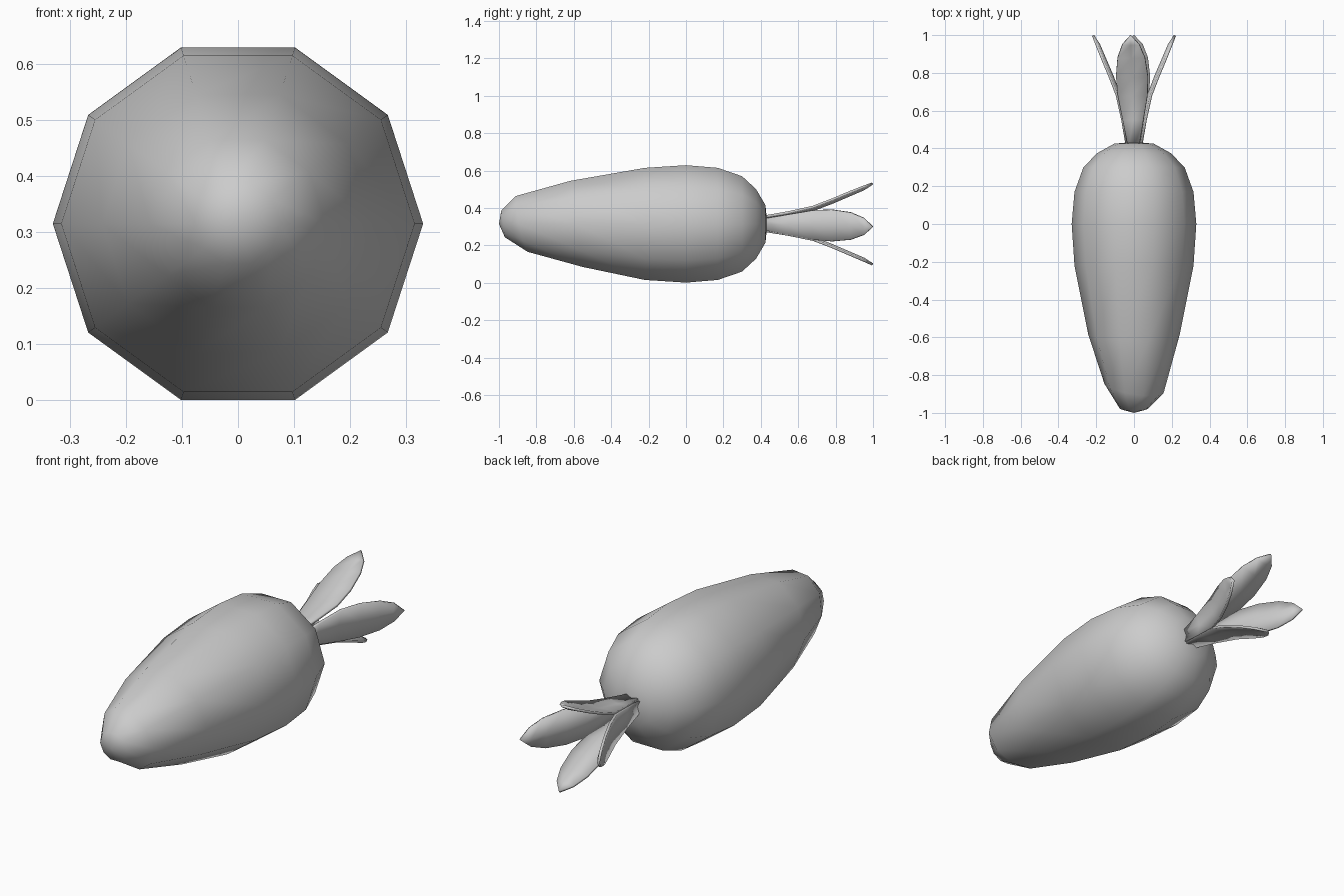
import bpy, bmesh, math
from mathutils import Matrix, Vector

if "Cube" in bpy.data.objects:
    bpy.data.objects.remove(bpy.data.objects["Cube"])

CZ = 0.315   # height of the root's long axis
SIDES = 10


def finish(bm, name, angle):
    bmesh.ops.recalc_face_normals(bm, faces=bm.faces[:])
    me = bpy.data.meshes.new(name)
    bm.to_mesh(me)
    bm.free()
    ob = bpy.data.objects.new(name, me)
    bpy.context.collection.objects.link(ob)
    bpy.ops.object.select_all(action='DESELECT')
    ob.select_set(True)
    bpy.context.view_layer.objects.active = ob
    bpy.ops.object.shade_smooth_by_angle(angle=math.radians(angle))
    return ob


# Root: ten-sided rings along y; (y, radius, tilt in x, tilt in z)
rings = [(0.425, 0.105, 0, 0), (0.375, 0.195, 0, 0), (0.30, 0.268, 0, 0),
         (0.17, 0.315, 0, 0), (0.0, 0.33, 0, 0), (-0.22, 0.315, 0, 0),
         (-0.585, 0.242, 0, -0.035), (-0.87, 0.157, -0.025, -0.033),
         (-0.978, 0.075, 0, -0.01)]
bm = bmesh.new()
loops = []
for y, r, tx, tz in rings:
    loop = []
    for i in range(SIDES):
        a = 2 * math.pi * i / SIDES
        c, s = math.cos(a), math.sin(a)
        loop.append(bm.verts.new((r * c, y + tx * c + tz * s, CZ + r * s)))
    loops.append(loop)
for a, b in zip(loops, loops[1:]):
    for i in range(SIDES):
        j = (i + 1) % SIDES
        bm.faces.new((a[i], a[j], b[j], b[i]))
for loop, y in ((loops[0], 0.435), (loops[-1], -1.0)):
    tip = bm.verts.new((0, y, CZ))
    for i in range(SIDES):
        bm.faces.new((loop[i], loop[(i + 1) % SIDES], tip))
finish(bm, "carrot_root", 80)

# Leaves: (y, distance from axis, half width), midrib creased slightly inward
spine = [(0.40, 0.034, 0.028), (0.55, 0.058, 0.055), (0.68, 0.085, 0.079),
         (0.78, 0.123, 0.085), (0.88, 0.166, 0.073), (0.95, 0.196, 0.045)]


def leaf(name, turn):
    bm = bmesh.new()
    rot = Matrix.Translation((0, 0, CZ)) @ Matrix.Rotation(math.radians(turn), 4, 'Y')
    rows = [[bm.verts.new(rot @ Vector((s * w, y, d - (0.010 if s == 0 else 0))))
             for s in (-1, 0, 1)] for y, d, w in spine]
    for a, b in zip(rows, rows[1:]):
        for k in (0, 1):
            bm.faces.new((a[k], a[k + 1], b[k + 1], b[k]))
    tip = bm.verts.new(rot @ Vector((0, 0.998, 0.217)))
    for k in (0, 1):
        bm.faces.new((rows[-1][k], rows[-1][k + 1], tip))
    ob = finish(bm, name, 40)
    mod = ob.modifiers.new("thickness", 'SOLIDIFY')
    mod.thickness = 0.012
    mod.offset = 0


for name, turn in (("leaf_top", -5), ("leaf_right", 94),
                   ("leaf_bottom", 180), ("leaf_left", 266)):
    leaf(name, turn)
